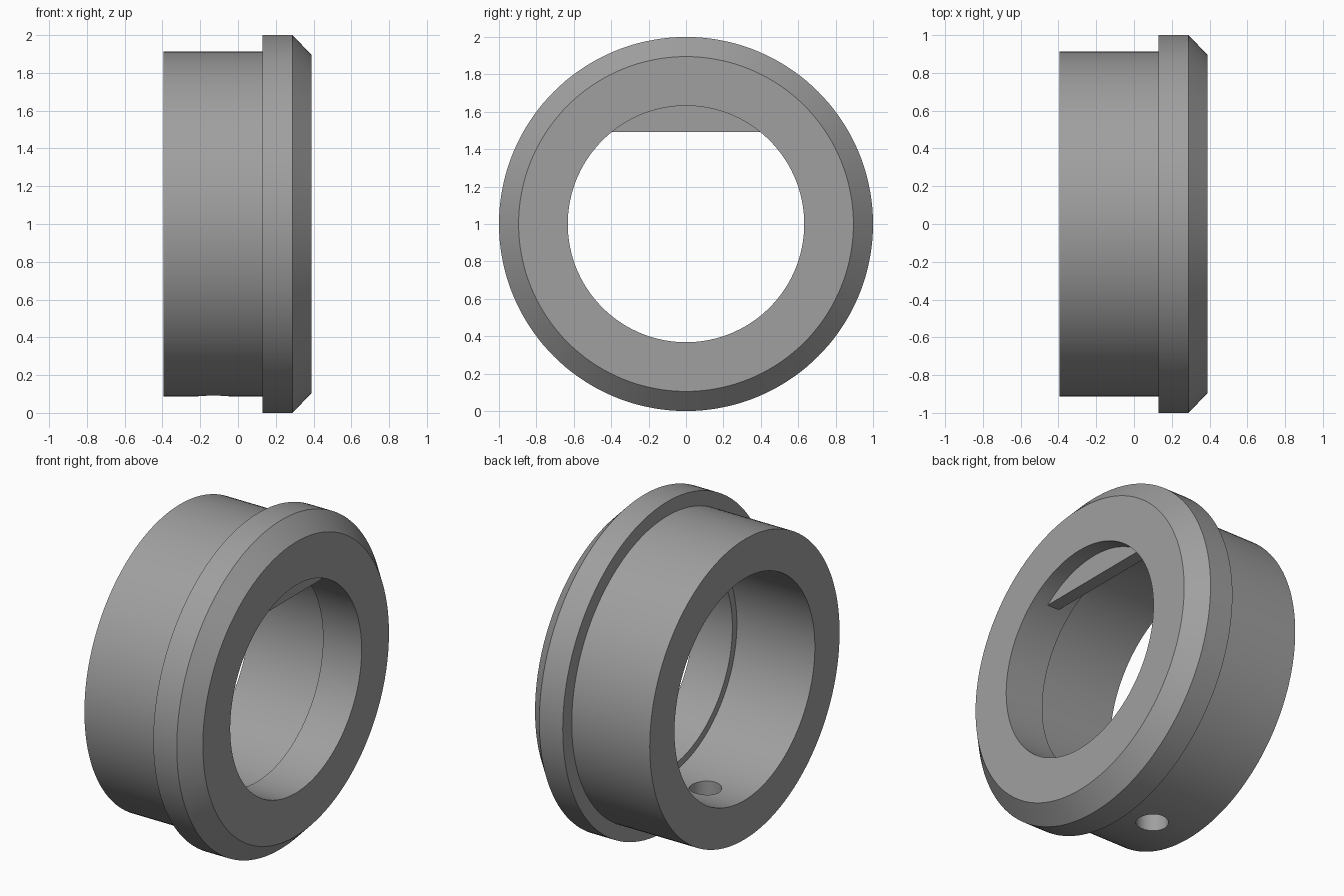
import bpy, bmesh, math

if "Cube" in bpy.data.objects:
    bpy.data.objects.remove(bpy.data.objects["Cube"])

SEG = 144          # facets round the ring
CZ = 1.0           # height of the ring axis

grey = bpy.data.materials.new("satin grey")
grey.diffuse_color = (0.35, 0.35, 0.35, 1)
grey.use_nodes = True
grey.node_tree.nodes["Principled BSDF"].inputs["Base Color"].default_value = grey.diffuse_color


def make_object(name, bm):
    bmesh.ops.recalc_face_normals(bm, faces=bm.faces)
    mesh = bpy.data.meshes.new(name)
    bm.to_mesh(mesh)
    bm.free()
    mesh.materials.append(grey)
    obj = bpy.data.objects.new(name, mesh)
    bpy.context.collection.objects.link(obj)
    return obj


def activate(obj):
    bpy.ops.object.select_all(action='DESELECT')
    obj.select_set(True)
    bpy.context.view_layer.objects.active = obj


def lathe(name, profile):
    """Revolve a closed (x, radius) profile about the x axis."""
    bm = bmesh.new()
    rings = []
    for i in range(SEG):
        a = 2 * math.pi * i / SEG
        rings.append([bm.verts.new((x, r * math.sin(a), CZ + r * math.cos(a)))
                      for x, r in profile])
    n = len(profile)
    for i in range(SEG):
        p, q = rings[i], rings[(i + 1) % SEG]
        for j in range(n):
            k = (j + 1) % n
            bm.faces.new((p[j], p[k], q[k], q[j]))
    return make_object(name, bm)


# Collar: sleeve, chamfered flange and stepped bore
collar = lathe("collar", [
    (-0.395, 0.913), (0.13, 0.913), (0.13, 1.0), (0.288, 1.0), (0.39, 0.895),
    (0.39, 0.632), (0.13, 0.632), (0.13, 0.675), (-0.395, 0.675)])

# Radial pin hole through the bottom of the sleeve
bm = bmesh.new()
bmesh.ops.create_cone(bm, cap_ends=True, segments=48,
                      radius1=0.09, radius2=0.09, depth=0.5)
bmesh.ops.translate(bm, verts=bm.verts, vec=(-0.13, 0, 0.2))
cutter = make_object("hole_cutter", bm)
cutter.hide_render = True

activate(collar)
mod = collar.modifiers.new("pin hole", 'BOOLEAN')
mod.operation = 'DIFFERENCE'
mod.solver = 'EXACT'
mod.object = cutter
bpy.ops.object.modifier_apply(modifier=mod.name)
bpy.data.objects.remove(cutter)
bpy.ops.object.shade_smooth_by_angle(angle=math.radians(30))

# Key tab: thin flat-bottomed segment filling the top of the small bore
R, FLAT, STEPS = 0.636, 0.493, 32
half = math.acos(FLAT / R)
bm = bmesh.new()
outline = []
for i in range(STEPS + 1):
    a = -half + 2 * half * i / STEPS
    outline.append(bm.verts.new((0.29, R * math.sin(a), CZ + R * math.cos(a))))
face = bm.faces.new(outline)
ext = bmesh.ops.extrude_face_region(bm, geom=[face], use_keep_orig=True)
moved = [g for g in ext["geom"] if isinstance(g, bmesh.types.BMVert)]
bmesh.ops.translate(bm, verts=moved, vec=(-0.08, 0, 0))
tab = make_object("key_tab", bm)
activate(tab)
bpy.ops.object.shade_smooth_by_angle(angle=math.radians(30))
